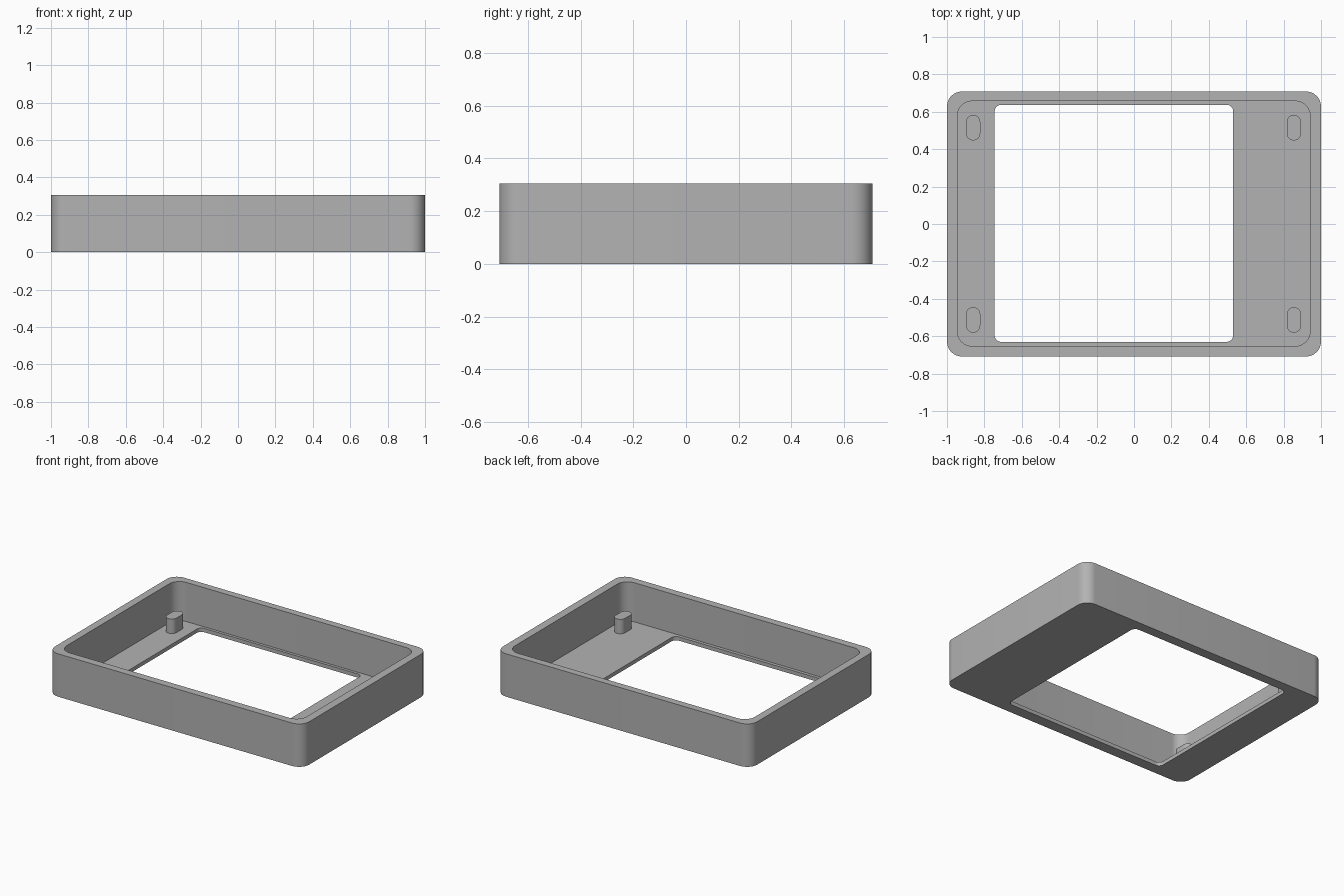
import bpy, bmesh, math

cube = bpy.data.objects.get("Cube")
if cube:
    bpy.data.objects.remove(cube, do_unlink=True)

SEGMENTS = 10
HEIGHT, FLOOR, POST_TOP = 0.305, 0.027, 0.13

grey = bpy.data.materials.new("plain grey")
grey.use_nodes = True
COLOUR = (0.45, 0.45, 0.45, 1)
grey.diffuse_color = COLOUR
grey.node_tree.nodes["Principled BSDF"].inputs["Base Color"].default_value = COLOUR


def rounded_rect(x0, x1, y0, y1, r):
    """Counter-clockwise outline with the same point count for every size."""
    corners = [(x1 - r, y1 - r), (x0 + r, y1 - r), (x0 + r, y0 + r), (x1 - r, y0 + r)]
    points = []
    for quarter, (cx, cy) in enumerate(corners):
        for i in range(SEGMENTS + 1):
            a = (quarter + i / SEGMENTS) * math.pi / 2
            points.append((cx + r * math.cos(a), cy + r * math.sin(a)))
    return points


def skin(name, sections, closed):
    """Join stacked outlines with quads, looping back round or capping the ends."""
    bm = bmesh.new()
    rings = [[bm.verts.new((x, y, z)) for x, y in outline] for outline, z in sections]
    pairs = list(zip(rings, rings[1:]))
    if closed:
        pairs.append((rings[-1], rings[0]))
    else:
        bm.faces.new(rings[0])
        bm.faces.new(rings[-1])
    for a, b in pairs:
        for i in range(len(a)):
            j = (i + 1) % len(a)
            bm.faces.new((a[i], a[j], b[j], b[i]))
    bmesh.ops.remove_doubles(bm, verts=bm.verts, dist=0.0001)
    bmesh.ops.recalc_face_normals(bm, faces=bm.faces)
    mesh = bpy.data.meshes.new(name)
    bm.to_mesh(mesh)
    bm.free()
    mesh.materials.append(grey)
    obj = bpy.data.objects.new(name, mesh)
    bpy.context.collection.objects.link(obj)
    bpy.ops.object.select_all(action="DESELECT")
    obj.select_set(True)
    bpy.context.view_layer.objects.active = obj
    bpy.ops.object.shade_smooth_by_angle(angle=math.radians(30))
    return obj


# Open tray: outer wall, rim, inner wall, floor and offset window
outer = rounded_rect(-1, 1, -0.708, 0.708, 0.08)
inner = rounded_rect(-0.945, 0.942, -0.653, 0.657, 0.08)
window = rounded_rect(-0.745, 0.53, -0.63, 0.637, 0.035)
skin("tray", [(outer, 0), (outer, HEIGHT), (inner, HEIGHT),
              (inner, FLOOR), (window, FLOOR), (window, 0)], closed=True)

# Four slot-shaped posts, one near each corner
for side, x in (("right", -0.86), ("left", 0.855)):
    for end, y in (("front", -0.513), ("back", 0.515)):
        slot = rounded_rect(x - 0.038, x + 0.038, y - 0.068, y + 0.068, 0.0375)
        skin(f"{end}_{side}_post", [(slot, FLOOR - 0.005), (slot, POST_TOP)], closed=False)
